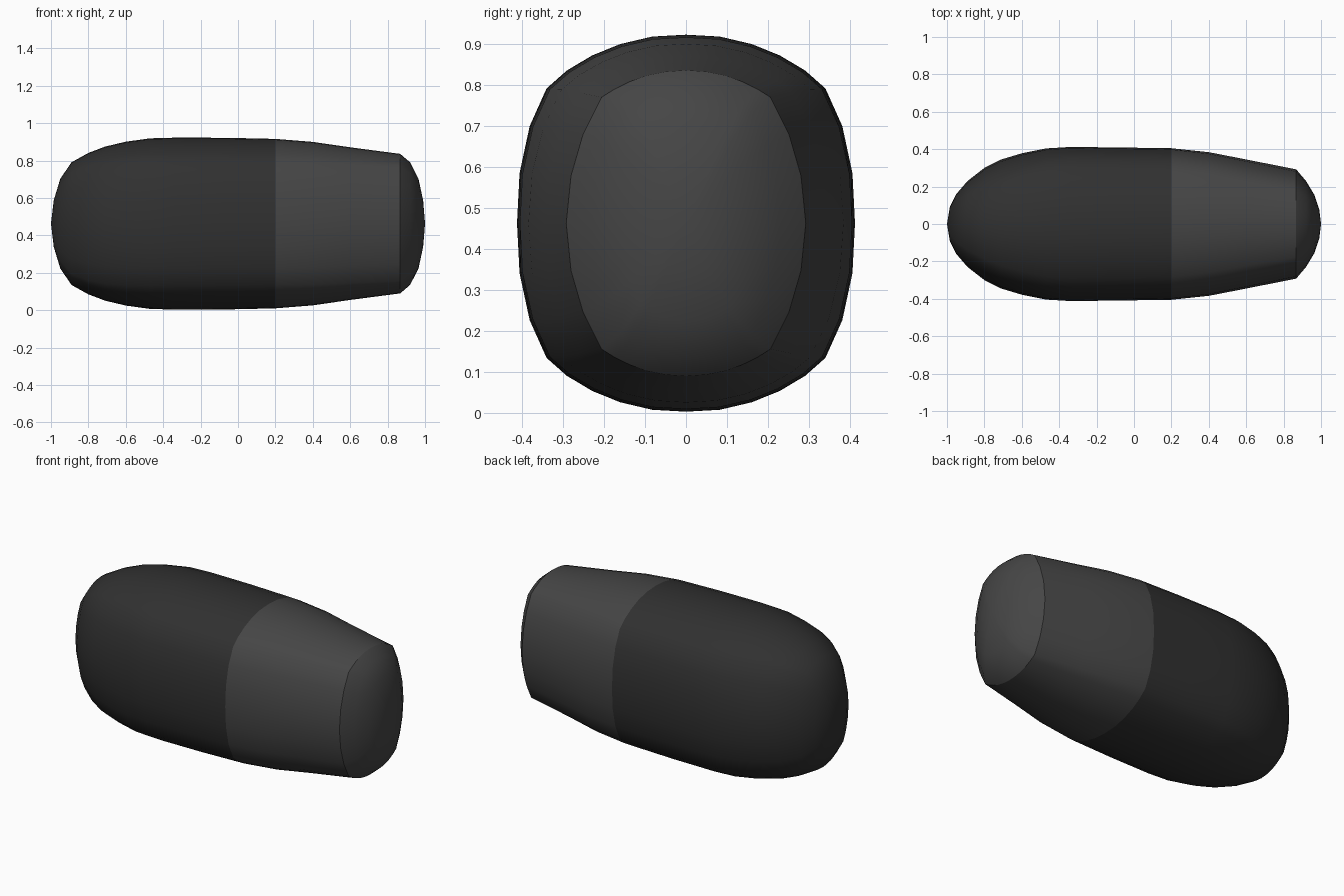
import bpy

if "Cube" in bpy.data.objects:
    bpy.data.objects.remove(bpy.data.objects["Cube"])

CZ = 0.4625  # height of the long axis

# Quarter cross-sections (y, z as fractions), from top middle to side middle
MID = [(0, 1), (.2, .99), (.39, .95), (.555, .89), (.705, .81), (.825, .715),
       (.925, .515), (.985, .265), (1, 0)]
END = [(0, 1), (.17, .99), (.33, .965), (.47, .925), (.6, .875), (.705, .823),
       (.86, .58), (.96, .31), (1, 0)]


def section(x, hw, hh, t):
    """Closed ring at x, blended from MID (t=0) to END (t=1)."""
    q = [(a + (c - a) * t, b + (d - b) * t) for (a, b), (c, d) in zip(MID, END)]
    half = q + [(u, -v) for u, v in q[-2::-1]]
    full = half + [(-u, v) for u, v in half[-2:0:-1]]
    return [(x, hw * u, CZ + hh * v) for u, v in full]


def loft(name, stations, color, tip_start=None, tip_end=None):
    """Skin through the stations, closed with a fan at any tip."""
    verts, faces, n = [], [], 32
    for s in stations:
        verts += section(*s)
    for r in range(len(stations) - 1):
        for i in range(n):
            a, b, j = r * n, (r + 1) * n, (i + 1) % n
            faces.append((a + i, b + i, b + j, a + j))
    if tip_start is not None:
        verts.append((tip_start, 0, CZ))
        faces += [(len(verts) - 1, i, (i + 1) % n) for i in range(n)]
    if tip_end is not None:
        base = (len(stations) - 1) * n
        verts.append((tip_end, 0, CZ))
        faces += [(base + i, len(verts) - 1, base + (i + 1) % n) for i in range(n)]
    mesh = bpy.data.meshes.new(name)
    mesh.from_pydata(verts, [], faces)
    mesh.shade_smooth()
    mesh.materials.append(color)
    obj = bpy.data.objects.new(name, mesh)
    bpy.context.collection.objects.link(obj)
    return obj


def material(name, v):
    m = bpy.data.materials.new(name)
    m.diffuse_color = (v, v, v, 1)
    m.use_nodes = True
    m.node_tree.nodes["Principled BSDF"].inputs["Base Color"].default_value = m.diffuse_color
    return m


dark = material("dark_shell", 0.03)
grey = material("grey_shell", 0.06)

# Stations: x, half width, half height, section blend
# Rounded rear body
loft("main_body", [
    (-.985, .09, .125, 1), (-.95, .16, .24, 1), (-.89, .23, .328, 1),
    (-.8, .30, .378, .8), (-.71, .345, .412, .6), (-.6, .378, .438, .35),
    (-.47, .404, .456, .1), (-.34, .412, .4595, 0), (-.07, .409, .459, 0),
    (.2, .405, .453, .05)], dark, tip_start=-1)

# Tapered sleeve
loft("tapered_sleeve", [
    (.2, .405, .453, .05), (.4, .384, .437, .3), (.6, .345, .408, .6),
    (.867, .292, .373, 1)], grey)

# Domed end face
loft("domed_end", [
    (.867, .292, .373, 1), (.92, .23, .328, 1), (.965, .155, .24, 1),
    (.99, .08, .123, 1)], grey, tip_end=1)
